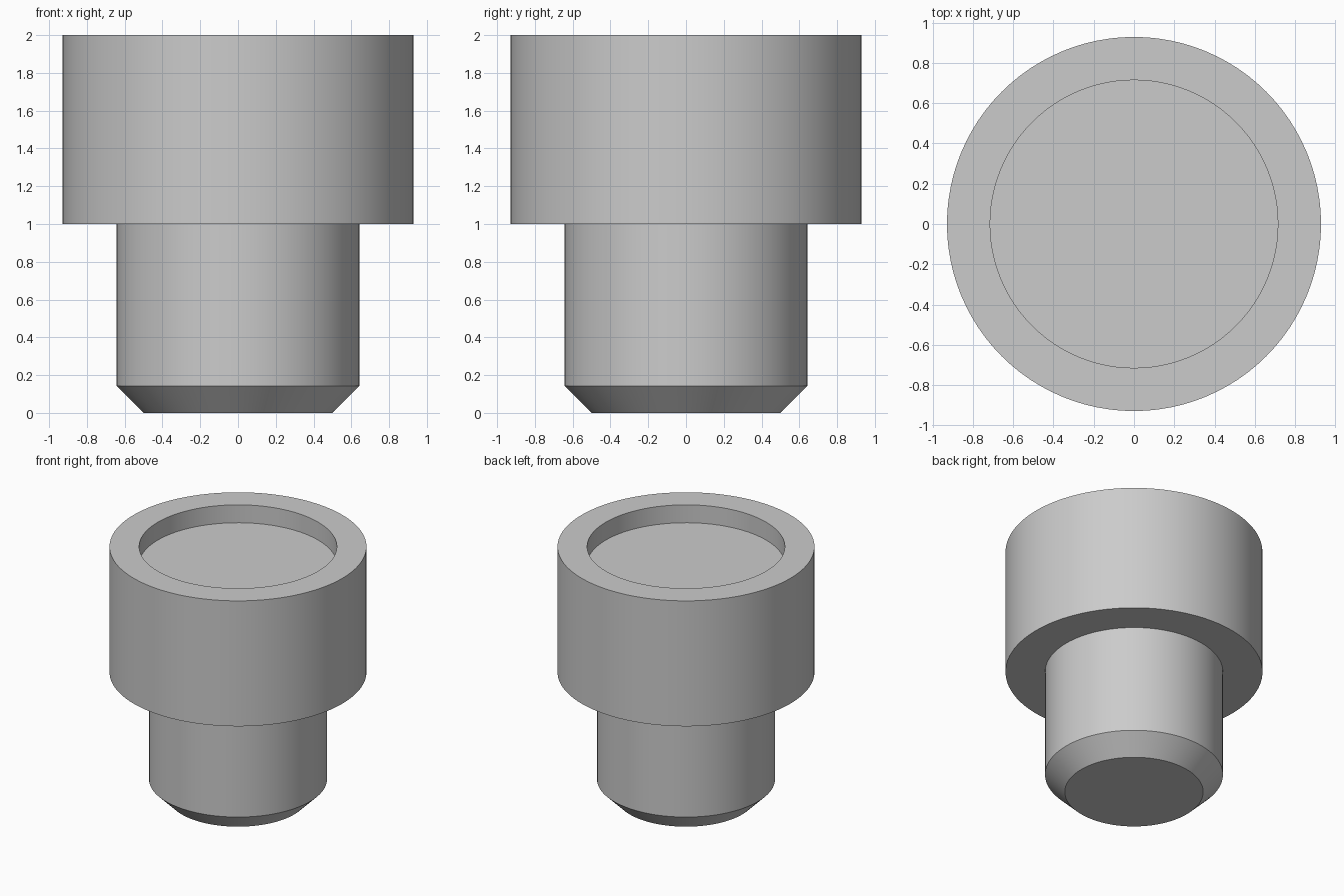
import bpy
import bmesh
import math

cube = bpy.data.objects.get("Cube")
if cube:
    bpy.data.objects.remove(cube, do_unlink=True)

SEGMENTS = 96
U = 1 / 7  # design unit: the part is 14 units tall

steel = bpy.data.materials.new("plain grey")
grey = (0.6, 0.6, 0.6, 1)
steel.diffuse_color = grey
steel.use_nodes = True
steel.node_tree.nodes["Principled BSDF"].inputs["Base Color"].default_value = grey


def lathe(name, profile):
    """Revolve (radius, height) points about z, capping both ends."""
    bm = bmesh.new()
    rings = []
    for r, z in profile:
        ring = []
        for i in range(SEGMENTS):
            a = math.tau * i / SEGMENTS
            ring.append(bm.verts.new((r * math.cos(a), r * math.sin(a), z)))
        rings.append(ring)
    for low, high in zip(rings, rings[1:]):
        for i in range(SEGMENTS):
            j = (i + 1) % SEGMENTS
            bm.faces.new((low[i], low[j], high[j], high[i]))
    bm.faces.new(rings[0][::-1])
    bm.faces.new(rings[-1])
    mesh = bpy.data.meshes.new(name)
    bm.to_mesh(mesh)
    bm.free()
    mesh.materials.append(steel)
    obj = bpy.data.objects.new(name, mesh)
    bpy.context.collection.objects.link(obj)
    bpy.ops.object.select_all(action="DESELECT")
    obj.select_set(True)
    bpy.context.view_layer.objects.active = obj
    bpy.ops.object.shade_smooth_by_angle(angle=math.radians(30))
    return obj


# One turned body: chamfered stem, wide head, shallow round recess on top
lathe("stepped_plug", [
    (3.5 * U, 0), (4.5 * U, U),               # chamfer
    (4.5 * U, 7 * U), (6.5 * U, 7 * U),       # stem and shoulder
    (6.5 * U, 14 * U), (5 * U, 14 * U),       # head and rim
    (5 * U, 13 * U),                          # recess wall, floor is the cap
])
